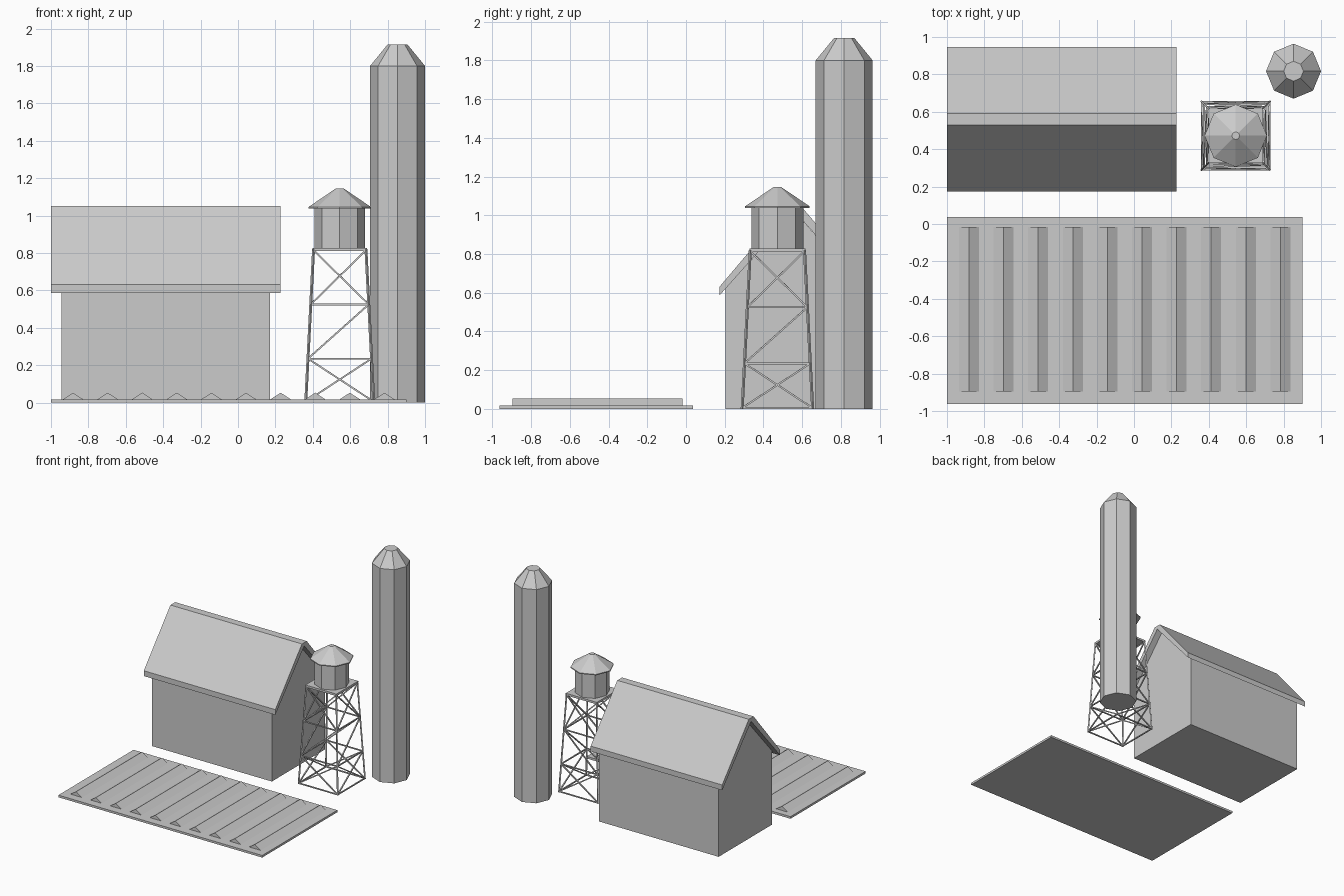
import bpy, bmesh, math
from mathutils import Vector

cube = bpy.data.objects.get("Cube")
if cube:
    bpy.data.objects.remove(cube, do_unlink=True)

grey = bpy.data.materials.new("plain_grey")
grey.use_nodes = True
COLOUR = (0.6, 0.6, 0.6, 1)
grey.diffuse_color = COLOUR
grey.node_tree.nodes["Principled BSDF"].inputs["Base Color"].default_value = COLOUR


def finish(name, bm):
    bmesh.ops.recalc_face_normals(bm, faces=bm.faces)
    mesh = bpy.data.meshes.new(name)
    bm.to_mesh(mesh)
    bm.free()
    mesh.materials.append(grey)
    obj = bpy.data.objects.new(name, mesh)
    bpy.context.collection.objects.link(obj)
    return obj


def extrude_profile(bm, points, direction):
    """Extrude a closed loop of points into a solid."""
    face = bm.faces.new([bm.verts.new(p) for p in points])
    new = bmesh.ops.extrude_face_region(bm, geom=[face], use_keep_orig=True)
    moved = [v for v in new["geom"] if isinstance(v, bmesh.types.BMVert)]
    bmesh.ops.translate(bm, verts=moved, vec=direction)


def box(name, lo, hi):
    bm = bmesh.new()
    ring = [(lo[0], lo[1]), (hi[0], lo[1]), (hi[0], hi[1]), (lo[0], hi[1])]
    extrude_profile(bm, [(x, y, lo[2]) for x, y in ring], (0, 0, hi[2] - lo[2]))
    return finish(name, bm)


def octagon_stack(name, centre, profile):
    """Eight-sided solid from (radius, height) rings."""
    bm = bmesh.new()
    rings = []
    for r, z in profile:
        angles = [i * math.tau / 8 for i in range(8)]
        rings.append([bm.verts.new((centre[0] + r * math.cos(a),
                                    centre[1] + r * math.sin(a), z)) for a in angles])
    for a, b in zip(rings, rings[1:]):
        for i in range(8):
            j = (i + 1) % 8
            bm.faces.new((a[i], a[j], b[j], b[i]))
    bm.faces.new(rings[0])
    bm.faces.new(rings[-1])
    return finish(name, bm)


def beam(bm, a, b, width=0.009):
    """Square bar between two points."""
    a, b = Vector(a), Vector(b)
    d = b - a
    side = d.cross(Vector((0, 0, 1)))
    if side.length < 1e-5:
        side = Vector((1, 0, 0))
    side = side.normalized() * width / 2
    up = side.cross(d).normalized() * width / 2
    extrude_profile(bm, [a + side + up, a - side + up, a - side - up, a + side - up], d)


# Barn walls with gables, and the overhanging roof
MID = 0.56
bm = bmesh.new()
walls = [(-0.355, 0), (0.355, 0), (0.355, 0.622), (0, 1.02), (-0.355, 0.622)]
extrude_profile(bm, [(-0.945, MID + y, z) for y, z in walls], (1.117, 0, 0))
finish("barn_walls", bm)

bm = bmesh.new()
half = [(0.032, 1.05), (0.386, 0.632), (0.386, 0.587)]
roof = half + [(0, 1.021)] + [(-y, z) for y, z in reversed(half)]
extrude_profile(bm, [(-1, MID + y, z) for y, z in roof], (1.226, 0, 0))
finish("barn_roof", bm)

# Field with raised crop rows
box("field_base", (-1, -0.963, 0), (0.9, 0.037, 0.018))
bm = bmesh.new()
for i in range(10):
    x = -0.882 + i * 0.185
    extrude_profile(bm, [(x - 0.055, -0.895, 0.017), (x + 0.055, -0.895, 0.017),
                         (x, -0.895, 0.053)], (0, 0.878, 0))
finish("crop_rows", bm)

# Silo
octagon_stack("silo", (0.853, 0.817), [(0.147, 0), (0.147, 1.8), (0.053, 1.915)])

# Water tower tank, roof and platform
TX, TY = 0.544, 0.472
octagon_stack("water_tank", (TX, TY), [(0.134, 0.825), (0.134, 1.042)])
octagon_stack("tank_roof", (TX, TY), [(0.167, 1.038), (0.167, 1.046), (0.021, 1.145)])
box("tower_platform", (TX - 0.145, TY - 0.145, 0.814), (TX + 0.145, TY + 0.145, 0.828))


# Tower frame: legs, level rails and cross braces
def corner(i, z):
    r = 0.182 - 0.042 * z / 0.82
    sx, sy = [(-1, -1), (1, -1), (1, 1), (-1, 1)][i % 4]
    return (TX + sx * r, TY + sy * r, z)


LEVELS = [0.005, 0.235, 0.525, 0.815]
bm = bmesh.new()
for i in range(4):
    beam(bm, corner(i, 0), corner(i, 0.82), 0.011)
    for z in LEVELS:
        beam(bm, corner(i, z), corner(i + 1, z))
    for tier, (lo, hi) in enumerate(zip(LEVELS, LEVELS[1:])):
        rising = i < 2
        if tier != 1 or rising:
            beam(bm, corner(i, lo), corner(i + 1, hi))
        if tier != 1 or not rising:
            beam(bm, corner(i + 1, lo), corner(i, hi))
finish("tower_frame", bm)
